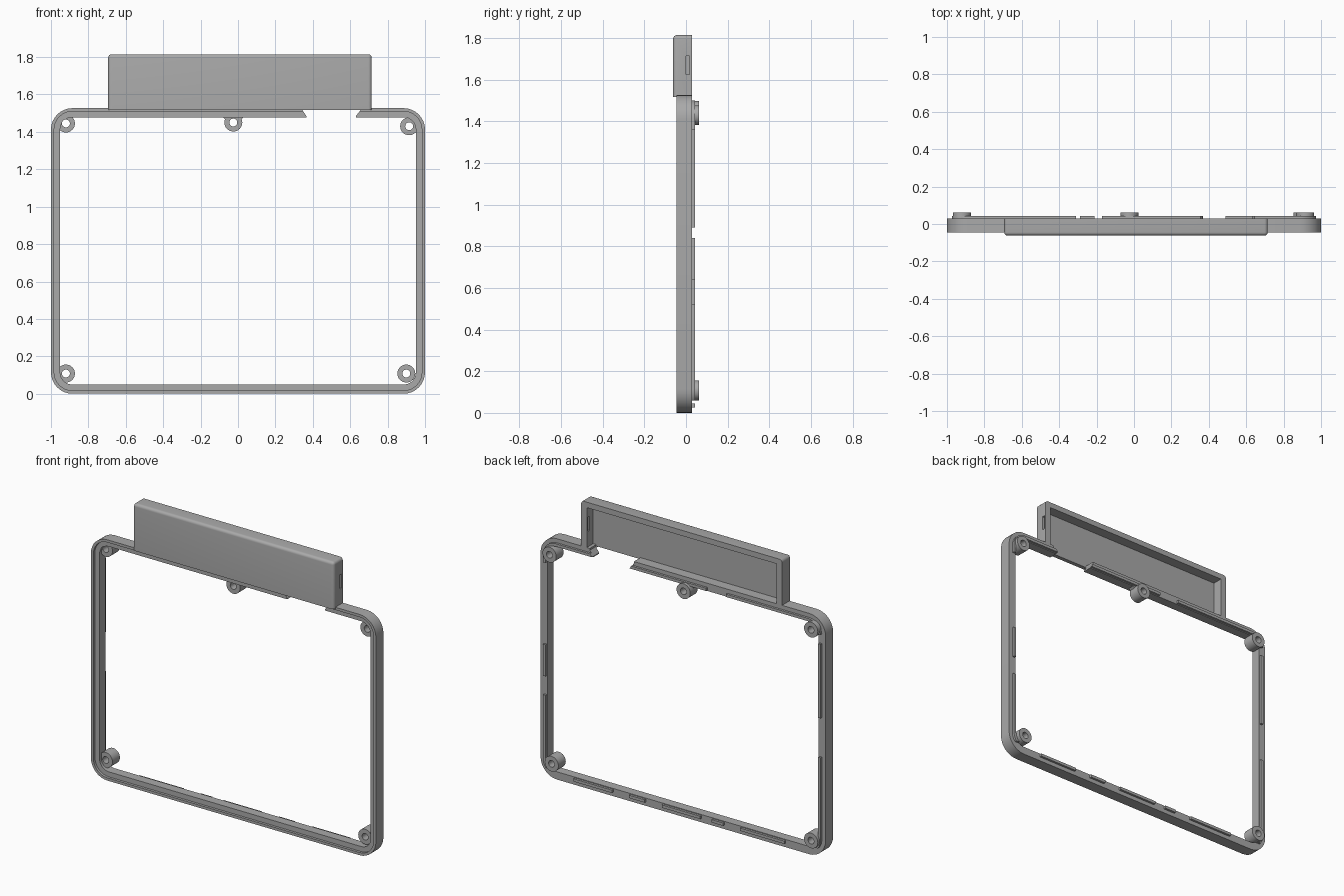
import bpy, bmesh, math

if "Cube" in bpy.data.objects:
    bpy.data.objects.remove(bpy.data.objects["Cube"], do_unlink=True)

grey = bpy.data.materials.new("mid grey")
grey.use_nodes = True
grey.diffuse_color = (0.4, 0.4, 0.4, 1)
grey.node_tree.nodes["Principled BSDF"].inputs["Base Color"].default_value = (0.4, 0.4, 0.4, 1)

HEIGHT = 1.527      # frame height
BACK = 0.029        # back plane of frame and cover


def prism(name, points, y0, y1):
    """Extrude an outline in x and z along y."""
    bm = bmesh.new()
    face = bm.faces.new([bm.verts.new((x, y0, z)) for x, z in points])
    ext = bmesh.ops.extrude_face_region(bm, geom=[face])
    verts = [v for v in ext["geom"] if isinstance(v, bmesh.types.BMVert)]
    bmesh.ops.translate(bm, verts=verts, vec=(0, y1 - y0, 0))
    bmesh.ops.recalc_face_normals(bm, faces=bm.faces)
    mesh = bpy.data.meshes.new(name)
    bm.to_mesh(mesh)
    bm.free()
    mesh.materials.append(grey)
    ob = bpy.data.objects.new(name, mesh)
    bpy.context.collection.objects.link(ob)
    return ob


def box(name, x0, x1, y0, y1, z0, z1):
    return prism(name, [(x0, z0), (x1, z0), (x1, z1), (x0, z1)], y0, y1)


def rounded(inset):
    """Rounded frame outline, moved inward by inset."""
    r = max(0.115 - inset, 0.02)
    w, lo, hi = 1 - inset - r, inset + r, HEIGHT - inset - r
    pts = []
    for i, (cx, cz) in enumerate([(w, hi), (-w, hi), (-w, lo), (w, lo)]):
        for k in range(9):
            a = math.pi / 2 * (i + k / 8)
            pts.append((cx + r * math.cos(a), cz + r * math.sin(a)))
    return pts


def circle(x, z, r, n=32):
    return [(x + r * math.cos(2 * math.pi * k / n),
             z + r * math.sin(2 * math.pi * k / n)) for k in range(n)]


def bake(ob):
    dg = bpy.context.evaluated_depsgraph_get()
    mesh = bpy.data.meshes.new_from_object(ob.evaluated_get(dg))
    ob.modifiers.clear()
    ob.data = mesh


def cut(ob, *cutters):
    for c in cutters:
        c.hide_render = True
        m = ob.modifiers.new("cut", "BOOLEAN")
        m.operation, m.solver, m.object = "DIFFERENCE", "EXACT", c
        bake(ob)
        bpy.data.objects.remove(c, do_unlink=True)


def notch():
    return prism("notch_cutter", [(0.345, 1.516), (0.366, 1.484), (0.366, 1.4),
                                  (0.63, 1.4), (0.63, 1.484), (0.655, 1.516),
                                  (0.655, 1.6), (0.345, 1.6)], -0.2, 0.2)


bosses = {"top_right": (-0.92, 1.445), "top_left": (0.915, 1.43),
          "bottom_right": (-0.92, 0.108), "bottom_left": (0.9, 0.108),
          "top_middle": (-0.025, 1.45)}


def holes():
    return [prism("hole_cutter", circle(x, z, 0.021), -0.2, 0.2) for x, z in bosses.values()]


# Frame: thin outer lip in front of a wider ledge
frame = prism("frame", rounded(0), -0.046, BACK)
cut(frame, prism("opening", rounded(0.049), -0.2, 0.2),
    prism("recess", rounded(0.017), -0.2, -0.03), notch(), *holes())

# Raised rib on the back, broken into lengths
rib = prism("back_rib", rounded(0.026), BACK - 0.002, 0.043)
cut(rib, prism("rib_opening", rounded(0.044), -0.2, 0.2), notch(), *holes())
gap_x = [(-1, -0.72), (-0.41, -0.29), (-0.21, -0.13), (0.14, 0.26), (0.37, 0.49), (0.76, 1)]
for a, b in gap_x:
    cut(rib, box("gap", a, b, -0.2, 0.2, -0.1, 0.06))
for side, a, b in [(1, 0.52, 0.64), (1, 0.84, 1.36), (-1, 0.64, 0.89), (-1, 1.36, 1.42)]:
    cut(rib, box("gap", side - 0.1, side + 0.1, -0.2, 0.2, a, b))
cut(rib, box("gap", -0.31, -0.17, -0.2, 0.2, 1.4, 1.6))

# Screw bosses
for label, (x, z) in bosses.items():
    boss = prism(label + "_screw_boss", circle(x, z, 0.048), -0.012, 0.062)
    cut(boss, prism("hole_cutter", circle(x, z, 0.021), -0.2, 0.2))

# Web joining the middle boss to the top rail
web = prism("middle_boss_web", [(-0.085, 1.482), (-0.06, 1.46), (0.01, 1.46), (0.035, 1.482)],
            -0.012, BACK)
cut(web, prism("hole_cutter", circle(*bosses["top_middle"], 0.04), -0.2, 0.2))

# Top cover: rounded box, open at the back and bottom
cover = box("top_cover", -0.694, 0.715, -0.062, BACK, 1.4, 1.815)
bm = bmesh.new()
bm.from_mesh(cover.data)
front = [e for e in bm.edges if all(v.co.y < -0.06 for v in e.verts)]
corners = [e for e in bm.edges if all(v.co.z > 1.8 for v in e.verts) and e not in front
           and abs(e.verts[0].co.x - e.verts[1].co.x) < 0.01]
bmesh.ops.bevel(bm, geom=front + corners, offset=0.018, segments=5, profile=0.5, affect="EDGES")
bm.to_mesh(cover.data)
bm.free()
cut(cover, box("trim", -1, 1, -0.2, 0.2, 1.3, 1.517),
    box("hollow", -0.655, 0.676, -0.036, 0.2, 1.45, 1.78),
    box("side_slot", 0.65, 0.8, 0.0, 0.018, 1.625, 1.715))

# Smooth curves with sharp edges kept
bpy.ops.object.select_all(action="DESELECT")
for ob in bpy.context.collection.objects:
    if ob.type == "MESH" and grey.name in ob.data.materials:
        ob.select_set(True)
        bpy.context.view_layer.objects.active = ob
bpy.ops.object.shade_smooth_by_angle(angle=math.radians(30))
